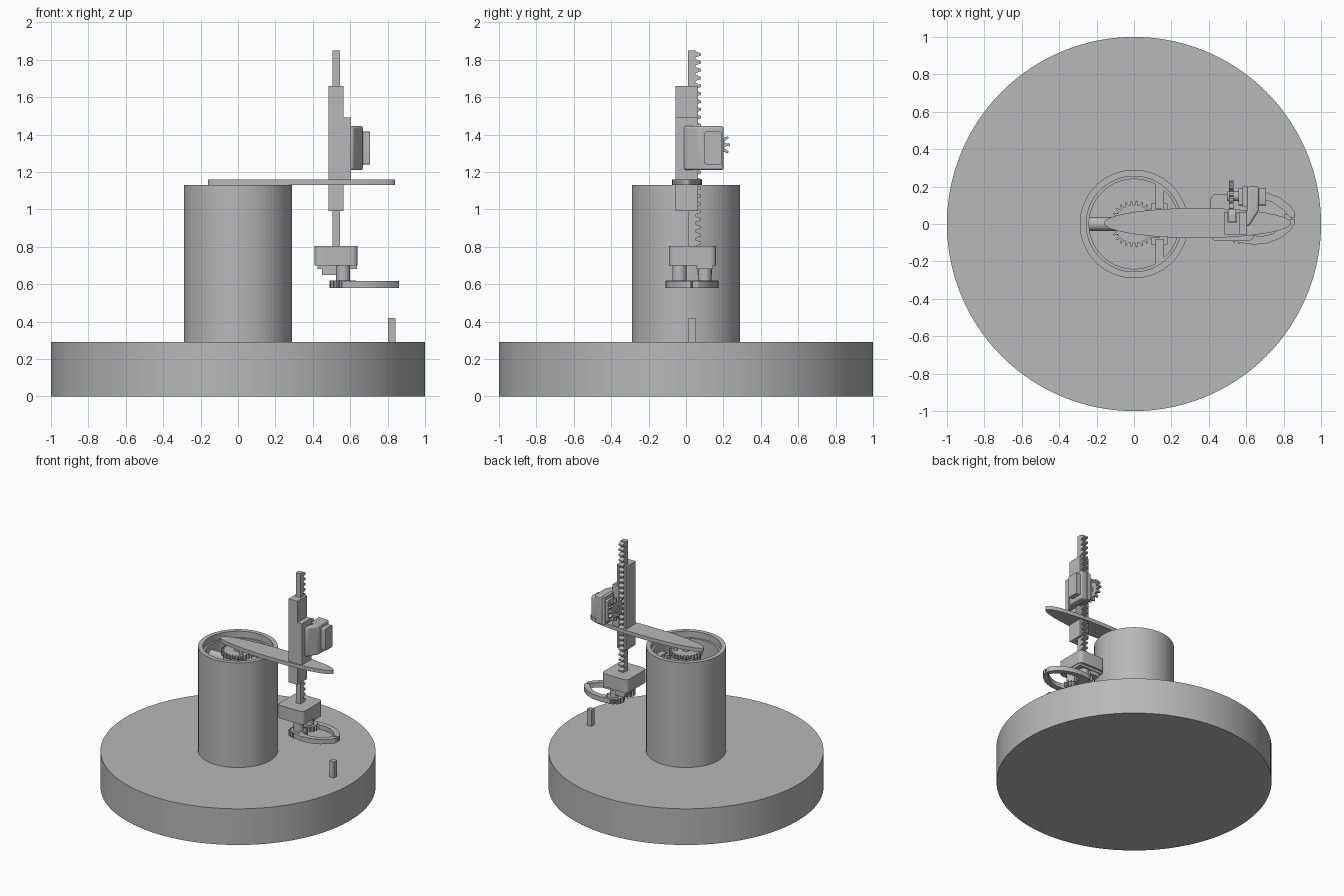
import bpy, bmesh, math

if "Cube" in bpy.data.objects:
    bpy.data.objects.remove(bpy.data.objects["Cube"], do_unlink=True)

grey = bpy.data.materials.new("plain grey")
grey.use_nodes = True
grey.diffuse_color = (0.48, 0.48, 0.48, 1)
grey.node_tree.nodes["Principled BSDF"].inputs["Base Color"].default_value = (0.48, 0.48, 0.48, 1)
parts = []


def finish(name, bm, bevel=0):
    bmesh.ops.recalc_face_normals(bm, faces=bm.faces)
    mesh = bpy.data.meshes.new(name)
    bm.to_mesh(mesh)
    bm.free()
    mesh.materials.append(grey)
    obj = bpy.data.objects.new(name, mesh)
    bpy.context.collection.objects.link(obj)
    if bevel:
        mod = obj.modifiers.new("bevel", "BEVEL")
        mod.width, mod.segments = bevel, 3
    parts.append(obj)
    return obj


def prism(name, points, lo, hi, axis="z", bevel=0):
    """Extrude a flat outline along x or z; x outlines are given as (y, z)."""
    bm = bmesh.new()
    place = (lambda u, v, w: (u, v, w)) if axis == "z" else (lambda u, v, w: (w, u, v))
    rings = [[bm.verts.new(place(u, v, w)) for u, v in points] for w in (lo, hi)]
    for ring in rings:
        bm.faces.new(ring)
    for i in range(len(points)):
        j = (i + 1) % len(points)
        bm.faces.new((rings[0][i], rings[0][j], rings[1][j], rings[1][i]))
    return finish(name, bm, bevel)


def box(name, x, y, z, bevel=0):
    outline = [(x[0], y[0]), (x[1], y[0]), (x[1], y[1]), (x[0], y[1])]
    return prism(name, outline, z[0], z[1], "z", bevel)


def ellipse(cx, cy, rx, ry, n=64):
    return [(cx + rx * math.cos(math.tau * i / n), cy + ry * math.sin(math.tau * i / n))
            for i in range(n)]


def gear(cx, cy, r, depth, teeth):
    pts = []
    for i in range(teeth):
        for step, rad in ((-0.3, r - depth), (-0.14, r), (0.14, r), (0.3, r - depth)):
            a = math.tau * (i + step) / teeth
            pts.append((cx + rad * math.cos(a), cy + rad * math.sin(a)))
    return pts


def rounded(x, y, r, n=6):
    pts = []
    corners = ((x[1] - r, y[1] - r), (x[0] + r, y[1] - r),
               (x[0] + r, y[0] + r), (x[1] - r, y[0] + r))
    for k, (cx, cy) in enumerate(corners):
        for i in range(n + 1):
            a = math.pi / 2 * (k + i / n)
            pts.append((cx + r * math.cos(a), cy + r * math.sin(a)))
    return pts


def lathe(name, profile, n=96):
    bm = bmesh.new()
    vs = [bm.verts.new((r, 0, z)) for r, z in profile]
    es = [bm.edges.new((vs[i], vs[(i + 1) % len(vs)])) for i in range(len(vs))]
    bmesh.ops.spin(bm, geom=vs + es, cent=(0, 0, 0), axis=(0, 0, 1),
                   angle=math.tau, steps=n, use_merge=True)
    bmesh.ops.remove_doubles(bm, verts=bm.verts, dist=1e-5)
    return finish(name, bm)


# Round base and hollow pillar
prism("base", ellipse(0, 0, 1, 1, 128), 0, 0.29)
lathe("pillar", [(0.25, 0.29), (0.29, 0.29), (0.29, 1.13), (0.255, 1.13), (0.255, 1.08),
                 (0.24, 1.08), (0.24, 0.3)])

# Turning drive inside the pillar
prism("drive_floor", ellipse(0, 0, 0.245, 0.245), 0.84, 0.88)
prism("turning_gear", gear(0, 0, 0.125, 0.022, 26), 1.07, 1.1)
prism("turning_shaft", ellipse(0, 0, 0.03, 0.03, 24), 0.88, 1.13)
box("drive_motor", (-0.09, 0.15), (-0.06, 0.06), (0.88, 1.05))
for side, word in ((1, "left"), (-1, "right")):
    ys = sorted((side * 0.08, side * 0.215))
    box("drive_bracket_" + word, (0.115, 0.16), ys, (0.88, 1.08))
    prism("drive_post_" + word, ellipse(0.06, side * 0.045, 0.015, 0.015, 16), 1.04, 1.13)
    box("bracket_foot_" + word, (0.09, 0.18), sorted((side * 0.07, side * 0.11)), (0.88, 1.07))
prism("cross_bar", ellipse(0, 1.0, 0.037, 0.037, 32), -0.25, -0.09, "x")

# Flat elliptical arm
prism("arm", ellipse(0.34, 0.005, 0.5, 0.08, 96), 1.13, 1.16)

# Channel that guides the rack, open at the back
channel = [(0.485, -0.055), (0.565, -0.055), (0.565, 0.065), (0.547, 0.065),
           (0.547, 0.008), (0.503, 0.008), (0.503, 0.065), (0.485, 0.065)]
prism("rack_guide", channel, 0.99, 1.66)

# Toothed rack
pitch, low, count = 0.042, 0.8, 25
teeth = [(0.012, low), (0.052, low)]
for i in range(count):
    z = low + pitch * i
    teeth += [(0.052, z + 0.005), (0.08, z + 0.014), (0.08, z + 0.026), (0.052, z + 0.036)]
teeth += [(0.052, low + pitch * count), (0.012, low + pitch * count)]
prism("rack", teeth, 0.505, 0.545, "x")

# Lift motor with its housing and pinion
box("motor_bracket", (0.56, 0.605), (-0.055, 0.065), (1.16, 1.49))
housing = [(0.57, -0.012), (0.615, -0.012), (0.668, 0.07), (0.668, 0.2), (0.605, 0.2),
           (0.605, 0.065), (0.57, 0.065)]
prism("motor_housing", housing, 1.21, 1.445, "z", 0.012)
prism("lift_motor", rounded((0.1, 0.19), (1.24, 1.415), 0.008), 0.56, 0.705, "x")
box("motor_flange", (0.58, 0.607), (0.09, 0.2), (1.22, 1.44))
prism("pinion", gear(0.148, 1.345, 0.088, 0.028, 13), 0.508, 0.532, "x")
prism("pinion_shaft", ellipse(0.148, 1.345, 0.025, 0.025, 24), 0.5, 0.57, "x")

# Gripper motor block hanging from the rack
prism("gripper_block", rounded((0.41, 0.64), (-0.09, 0.16), 0.03), 0.7, 0.805)
box("gripper_motor", (0.425, 0.635), (0.055, 0.145), (0.68, 0.71))
box("motor_step", (0.45, 0.53), (0.06, 0.14), (0.65, 0.69))
prism("idler_post", ellipse(0.562, -0.035, 0.038, 0.038, 32), 0.61, 0.71)
prism("motor_post", ellipse(0.562, 0.1, 0.036, 0.036, 32), 0.61, 0.69)

# Pair of geared jaws mirrored about the gripper axis
axis_y = 0.032
jaw = [(0.56, -0.1), (0.64, -0.11), (0.71, -0.104), (0.78, -0.078), (0.835, -0.035),
       (0.86, 0.0), (0.862, 0.028), (0.835, 0.028), (0.79, -0.018), (0.735, -0.055),
       (0.68, -0.066), (0.63, -0.06), (0.59, -0.025)]
for side, word in ((1, "right"), (-1, "left")):
    flip = [(x, axis_y + side * (y - axis_y)) for x, y in jaw]
    prism("jaw_" + word, flip, 0.58, 0.618)
    prism("jaw_gear_" + word, gear(0.56, axis_y - side * 0.067, 0.071, 0.016, 16), 0.58, 0.62)

# Small peg standing on the base
box("peg", (0.803, 0.843), (0.013, 0.052), (0.29, 0.42))

# Smooth the round walls and keep the edges crisp
bpy.ops.object.select_all(action="DESELECT")
for obj in parts:
    obj.select_set(True)
bpy.context.view_layer.objects.active = parts[0]
bpy.ops.object.shade_smooth_by_angle(angle=math.radians(25))
